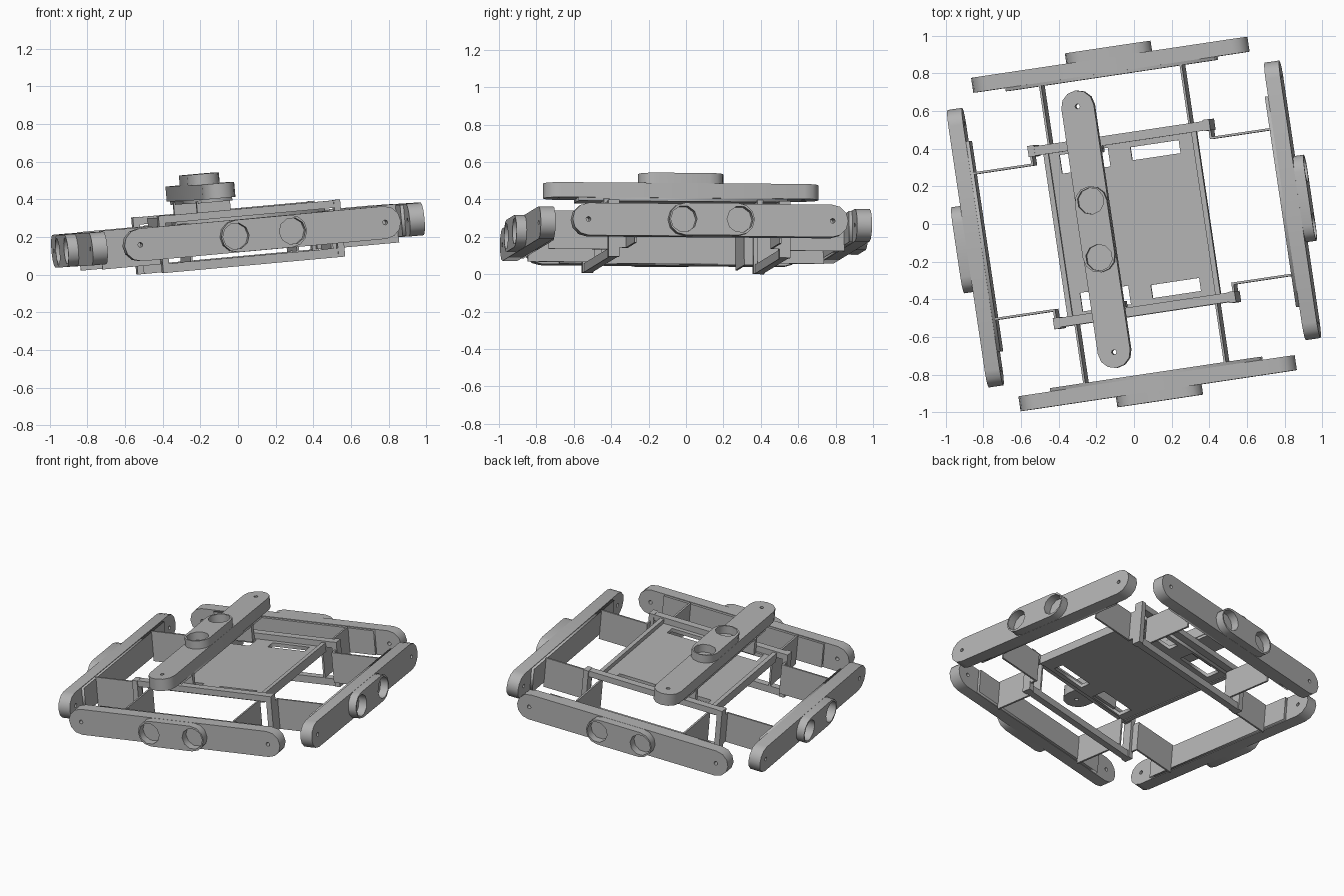
import bpy, bmesh, math
from mathutils import Matrix, Vector

old = bpy.data.objects.get("Cube")
if old:
    bpy.data.objects.remove(old, do_unlink=True)

# Single flat colour
grey = bpy.data.materials.new("plain_grey")
grey.use_nodes = True
colour = (0.45, 0.45, 0.45, 1)
grey.diffuse_color = colour
grey.node_tree.nodes["Principled BSDF"].inputs["Base Color"].default_value = colour

# The whole rig is turned and tilted as one body
ux = Vector((0.985, 0.147, 0.09)).normalized()
uy = Vector((-0.148, 0.989, -0.008))
uy = (uy - ux * uy.dot(ux)).normalized()
uz = ux.cross(uy)
BASE = Matrix.Translation((0, 0, 0.21)) @ Matrix((ux, uy, uz)).transposed().to_4x4()


def finish(name, bm, local):
    bmesh.ops.recalc_face_normals(bm, faces=bm.faces)
    mesh = bpy.data.meshes.new(name)
    bm.to_mesh(mesh)
    bm.free()
    mesh.materials.append(grey)
    obj = bpy.data.objects.new(name, mesh)
    bpy.context.collection.objects.link(obj)
    obj.matrix_world = BASE @ local
    return obj


def box(name, x, y, z):
    """Box given by its low and high limits on each axis."""
    bm = bmesh.new()
    bmesh.ops.create_cube(bm, size=1)
    for v in bm.verts:
        v.co = [(a + b) / 2 + c * abs(b - a) for c, (a, b) in zip(v.co, (x, y, z))]
    return finish(name, bm, Matrix())


def plate(name, loops, z0, z1, local=Matrix()):
    """Extruded outline; the loops after the first are holes."""
    curve = bpy.data.curves.new(name, "CURVE")
    curve.dimensions = "2D"
    curve.fill_mode = "BOTH"
    curve.extrude = (z1 - z0) / 2
    for loop in loops:
        spline = curve.splines.new("POLY")
        spline.points.add(len(loop) - 1)
        for point, (px, py) in zip(spline.points, loop):
            point.co = (px, py, 0, 1)
        spline.use_cyclic_u = True
    temp = bpy.data.objects.new(name + "_outline", curve)
    bpy.context.collection.objects.link(temp)
    graph = bpy.context.evaluated_depsgraph_get()
    mesh = bpy.data.meshes.new_from_object(temp.evaluated_get(graph))
    bm = bmesh.new()
    bm.from_mesh(mesh)
    bpy.data.objects.remove(temp, do_unlink=True)
    bpy.data.meshes.remove(mesh)
    bmesh.ops.remove_doubles(bm, verts=bm.verts, dist=0.0001)
    bmesh.ops.translate(bm, verts=bm.verts, vec=(0, 0, (z0 + z1) / 2))
    return finish(name, bm, local)


def circle(cx, r, n):
    return [(cx + r * math.cos(math.tau * i / n), r * math.sin(math.tau * i / n))
            for i in range(n)]


def stadium(half, r, n=6):
    pts = []
    for side in (1, -1):
        for i in range(n + 1):
            a = math.pi * (i / n - 0.5)
            pts.append((side * (half - r + r * math.cos(a)), side * r * math.sin(a)))
    return pts


def rect(x0, x1, y0, y1):
    return [(x0, y0), (x1, y0), (x1, y1), (x0, y1)]


def sensor(name, local):
    """Rounded bar with camera holes, twin-eye housing and inner cover."""
    r = 0.087
    holes = [circle(s * 0.66, 0.013, 8) for s in (1, -1)]
    eyes = [circle(s * 0.152, 0.071, 10) for s in (1, -1)]
    plate(name + "_bar", [stadium(0.745, r)] + holes, 0.815, 0.895, local)
    plate(name + "_eye_housing", [stadium(0.231, r - 0.001)] + eyes, 0.895, 0.95, local)
    plate(name + "_inner_cover", [rect(-0.565, 0.565, -0.083, 0.083)], 0.797, 0.815, local)


# Four sensors around the rig and one lying on top
upright = Matrix.Rotation(math.pi / 2, 4, "X")
for k, name in enumerate(("front", "left", "back", "right")):
    sensor(name + "_sensor", Matrix.Rotation(k * math.pi / 2, 4, "Z") @ upright)
sensor("top_sensor", Matrix.Translation((-0.18, 0, 0.247 - 0.855))
       @ Matrix.Rotation(math.pi / 2, 4, "Z"))

# Tray floor with four windows, and its side walls
windows = []
for s in (1, -1):
    for x0, x1, y0, y1 in ((0.05, 0.31, 0.335, 0.405), (-0.33, -0.07, 0.32, 0.42)):
        windows.append(rect(x0, x1, min(s * y0, s * y1), max(s * y0, s * y1)))
plate("tray_floor", [rect(-0.41, 0.41, -0.435, 0.435)] + windows, 0.075, 0.1)

for s, side in ((1, "left"), (-1, "right")):
    box(f"tray_{side}_wall", (s * 0.385, s * 0.412), (-0.435, 0.435), (0.07, 0.13))

for s, end in ((1, "back"), (-1, "front")):
    # Upper and lower rails
    box(f"{end}_upper_rail", (-0.485, 0.485), (s * 0.435, s * 0.485), (0.1, 0.14))
    box(f"{end}_lower_rail", (-0.485, 0.485), (s * 0.44, s * 0.485), (-0.163, -0.115))
    # Foot that carries the top sensor
    box(f"{end}_top_sensor_foot", (-0.27, -0.09), (s * 0.4, s * 0.43), (0.09, 0.2))
    for t, side in ((1, "left"), (-1, "right")):
        corner = f"{end}_{side}"
        box(f"{corner}_post", (t * 0.455, t * 0.49), (s * 0.432, s * 0.492), (-0.163, 0.142))
        # Thin brackets reaching out to the surrounding sensors
        tall = (-0.115, 0.09)
        box(f"{corner}_long_arm", (t * 0.373, t * 0.385), (s * 0.44, s * 0.8), tall)
        box(f"{corner}_side_arm", (t * 0.475, t * 0.8), (s * 0.385, s * 0.397), tall)
        box(f"{corner}_arm_return", (t * 0.475, t * 0.487), (s * 0.385, s * 0.45), tall)
